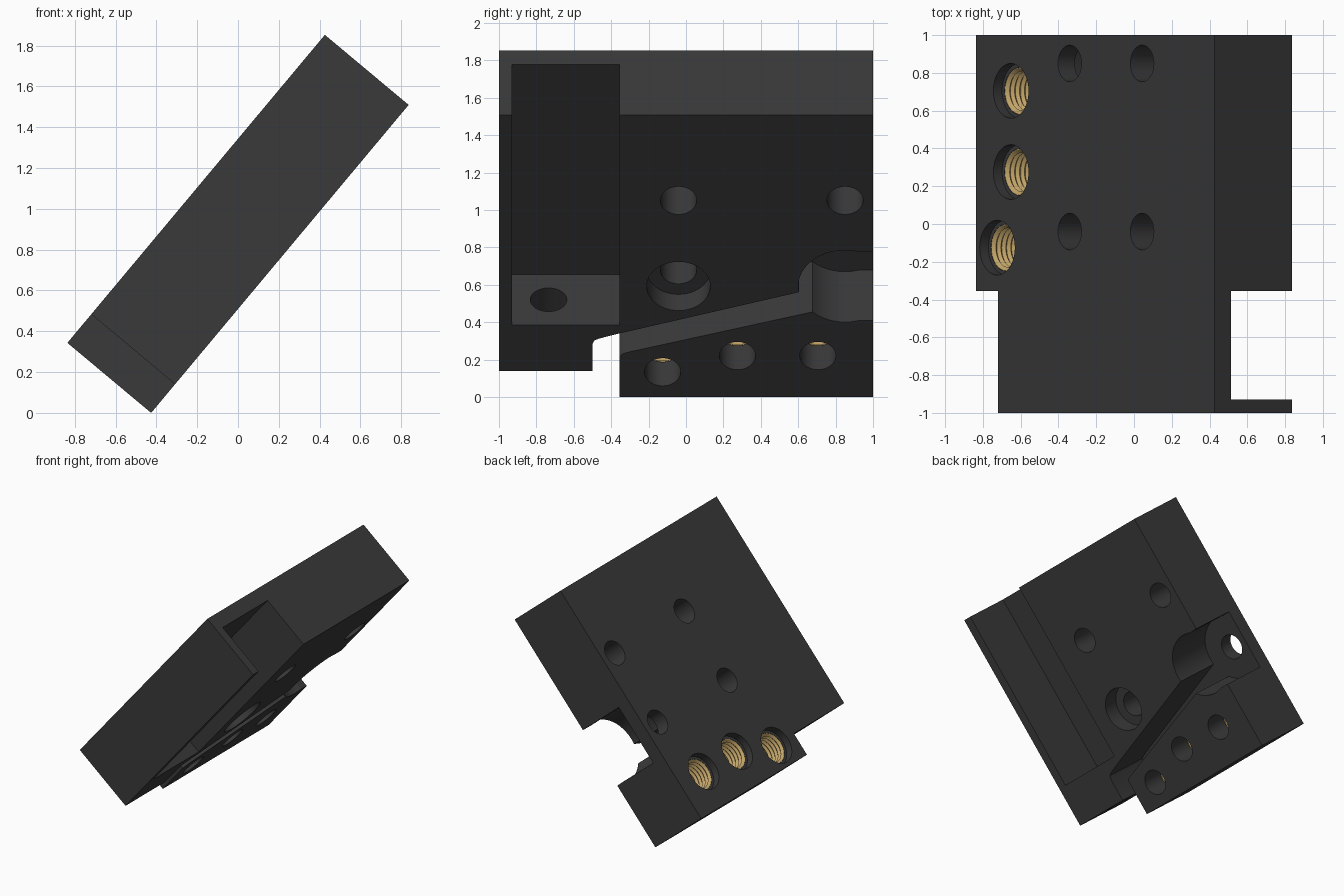
import bpy, bmesh, math
from mathutils import Matrix

if "Cube" in bpy.data.objects:
    bpy.data.objects.remove(bpy.data.objects["Cube"])

# Local frame: x runs along the slab, y across it, z through its thickness
L, T, D = 1.967, 0.535, 0.42
a = math.radians(50.1)
c, s = math.cos(a), math.sin(a)
FRAME = Matrix(((c, 0, -s, -(L * c - T * s) / 2), (0, 1, 0, 0), (s, 0, c, 0), (0, 0, 0, 1)))


def material(name, col):
    m = bpy.data.materials.new(name)
    m.diffuse_color = (*col, 1)
    m.use_nodes = True
    m.node_tree.nodes["Principled BSDF"].inputs["Base Color"].default_value = m.diffuse_color
    return m


dark = material("dark_grey", (0.042, 0.042, 0.042))
brass = material("brass", (0.52, 0.36, 0.135))


def add(name, bm, mat):
    bmesh.ops.recalc_face_normals(bm, faces=bm.faces)
    me = bpy.data.meshes.new(name)
    bm.to_mesh(me)
    bm.free()
    me.materials.append(mat)
    ob = bpy.data.objects.new(name, me)
    bpy.context.collection.objects.link(ob)
    return ob


def prism(name, pts, z0, z1):
    """Extrude an (x, y) outline through the thickness."""
    bm = bmesh.new()
    f = bm.faces.new([bm.verts.new((x, y, z0)) for x, y in pts])
    r = bmesh.ops.extrude_face_region(bm, geom=[f])
    bmesh.ops.translate(bm, vec=(0, 0, z1 - z0),
                        verts=[v for v in r["geom"] if isinstance(v, bmesh.types.BMVert)])
    return add(name, bm, dark)


def circle(x, y, r, n=48):
    return [(x + r * math.cos(2 * math.pi * i / n), y + r * math.sin(2 * math.pi * i / n))
            for i in range(n)]


def select(ob):
    bpy.ops.object.select_all(action='DESELECT')
    ob.select_set(True)
    bpy.context.view_layer.objects.active = ob


def cut(ob, cutter):
    select(ob)
    m = ob.modifiers.new("cut", 'BOOLEAN')
    m.operation, m.solver, m.object = 'DIFFERENCE', 'EXACT', cutter
    bpy.ops.object.modifier_apply(modifier=m.name)
    bpy.data.objects.remove(cutter)


# Slab with a stepped lower end
block = prism("block", [(0.183, -1), (L, -1), (L, 1), (0, 1), (0, -0.355), (0.183, -0.355)], 0, T)

# Deep pocket open at the upper end
cut(block, prism("pocket", [(0.503, -0.93), (2.2, -0.93), (2.2, -0.355), (0.503, -0.355)], -0.1, D))

# Slanted clearance slot, ending in a round recess that breaks out of the back
cut(block, prism("slot", [(-0.1, -0.5), (0.37, -0.5), (0.395, -0.49), (0.408, -0.465),
                          (0.444, -0.355), (0.775, 0.75), (0.615, 0.75), (0.31, -0.32),
                          (0.30, -0.34), (0.28, -0.355), (-0.1, -0.355)], -0.1, D))
cut(block, prism("recess", circle(0.773, 0.85, 0.25), -0.1, D))
cut(block, prism("breakout", [(0.535, 0.925), (1.011, 0.925), (1.015, 1.1), (0.531, 1.1)], -0.1, D))

# Through bores and one counterbore
for x in (0.773, 1.37):
    for y in (-0.04, 0.85):
        cut(block, prism("bore", circle(x, y, 0.097, 32), -0.1, T + 0.1))
cut(block, prism("counterbore", circle(0.773, -0.04, 0.17), -0.1, 0.135))

# Lengthwise bore from the pocket wall to the stepped end
rod = prism("rod_bore", circle(0, 0, 0.098, 32), 0, 0.6)
rod.data.transform(Matrix.Translation((0.05, -0.735, 0.21)) @ Matrix.Rotation(math.pi / 2, 4, 'Y'))
cut(block, rod)

# Threaded brass inserts in stepped bores
inserts = []
for i, (x, y) in enumerate(((0.175, -0.125), (0.288, 0.275), (0.288, 0.705))):
    cut(block, prism("bore", circle(x, y, 0.097, 32), -0.1, T + 0.1))
    cut(block, prism("insert_seat", circle(x, y, 0.124, 32), 0.2, T + 0.1))
    cut(block, prism("insert_recess", circle(x, y, 0.145), 0.475, T + 0.1))
    prof = [(0.123, 0.202), (0.123, 0.474)]
    n = 8
    for k in range(n):
        z = 0.474 - k * 0.272 / n
        prof += [(0.119, z - 0.001), (0.104, z - 0.017)]
    prof.append((0.119, 0.202))
    bm = bmesh.new()
    rings = [[bm.verts.new((x + px, y + py, z)) for px, py in circle(0, 0, r, 32)] for r, z in prof]
    for j in range(len(rings)):
        p, q = rings[j], rings[(j + 1) % len(rings)]
        for k in range(32):
            bm.faces.new((p[k], p[(k + 1) % 32], q[(k + 1) % 32], q[k]))
    inserts.append(add("threaded_insert_%d" % (i + 1), bm, brass))

# Tilt everything into place
for ob in [block] + inserts:
    ob.data.transform(FRAME)
    select(ob)
    bpy.ops.object.shade_smooth_by_angle(angle=math.radians(30))
